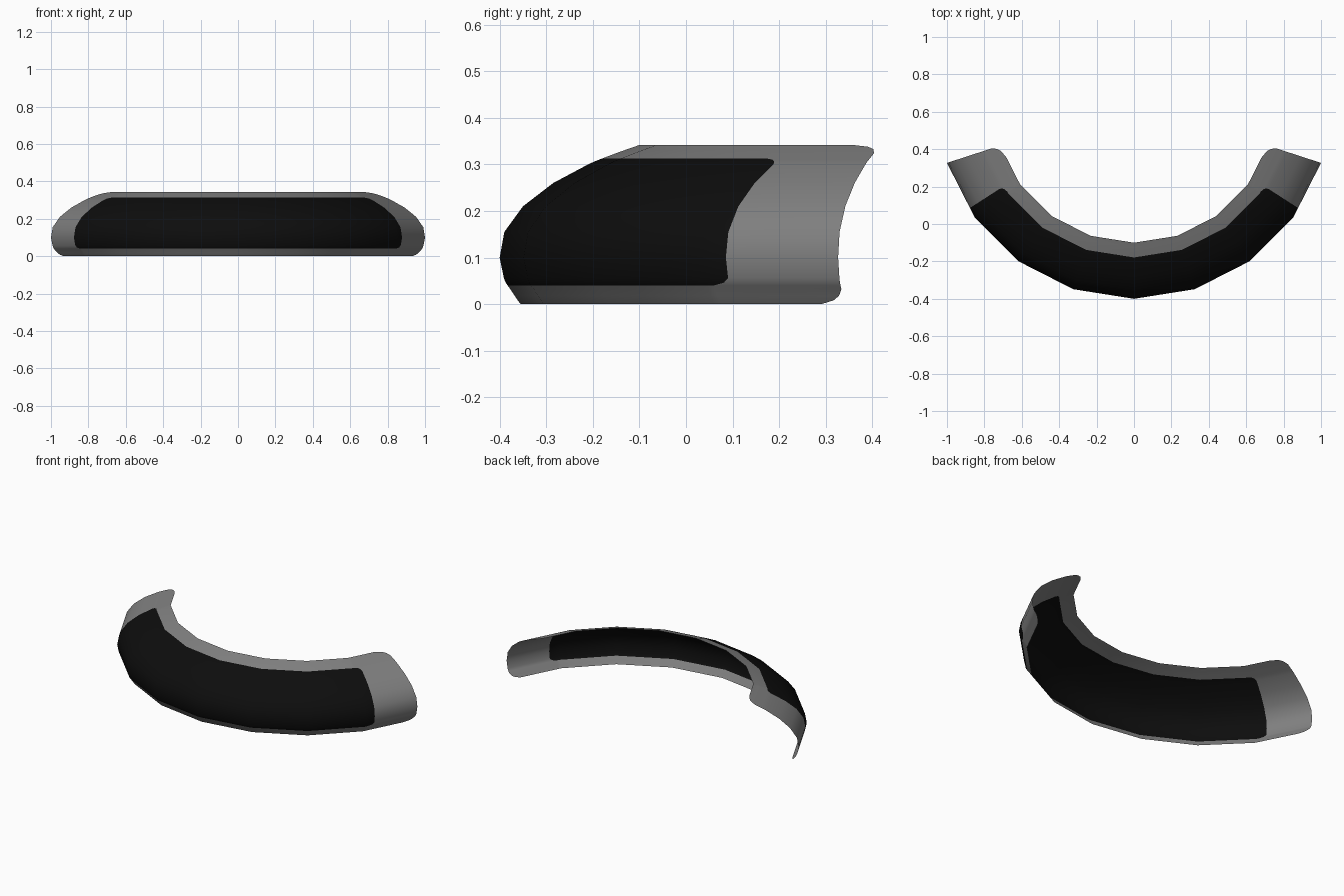
import bpy
import math

# Remove the default object
default = bpy.data.objects.get("Cube")
if default:
    bpy.data.objects.remove(default, do_unlink=True)


def make_material(name, value):
    mat = bpy.data.materials.new(name)
    mat.use_nodes = True
    color = (value, value, value, 1.0)
    mat.diffuse_color = color
    shader = mat.node_tree.nodes["Principled BSDF"]
    shader.inputs["Base Color"].default_value = color
    shader.inputs["Roughness"].default_value = 0.6
    return mat


# Sweep settings: a faceted arc around a vertical axis
STEP = 18.0
END_ANGLE = 4 * STEP
PANEL_ANGLE = 57.2
RADIUS = 1.0 / math.sin(math.radians(END_ANGLE))
CENTRE_Y = RADIUS - 0.4

# Cross-section rows: inward offset, height, end rounding and panel rounding in degrees
PROFILE = [
    (0.045, 0.0, 3.2, 2.2),
    (0.039, 0.008, 1.4, 2.2),
    (0.032, 0.018, 0.5, 2.2),
    (0.023, 0.032, 0, 2.2),
    (0.017, 0.04, 0, 2.2),
    (0.013, 0.046, 0, 0.7),
    (0.009, 0.056, 0, 0),
    (0.0, 0.1, 0, 0),
    (0.01, 0.155, 0, 0),
    (0.05, 0.21, 0, 0),
    (0.115, 0.26, 0, 0),
    (0.19, 0.3, 0, 0),
    (0.203, 0.306, 0, 0.4),
    (0.213, 0.31, 0, 1.1),
    (0.221, 0.313, 0, 2.6),
    (0.25, 0.324, 0, 2.6),
    (0.275, 0.333, 0.8, 2.6),
    (0.29, 0.338, 2.2, 2.6),
    (0.3, 0.342, 5.5, 2.6),
]
PANEL_BOTTOM, PANEL_TOP = 0.04, 0.313


def arc_point(angle, offset, z):
    """Point on the straight facet of the arc that contains the angle."""
    first = min(math.floor(abs(angle) / STEP), 3)
    part = abs(angle) / STEP - first
    r = RADIUS - offset
    a, b = math.radians(first * STEP), math.radians((first + 1) * STEP)
    x = r * (math.sin(a) * (1 - part) + math.sin(b) * part)
    y = CENTRE_Y - r * (math.cos(a) * (1 - part) + math.cos(b) * part)
    return (math.copysign(x, angle), y, z)


# Curved sheet: one row of points per profile station, mirrored about the middle
verts, faces, slots = [], [], []
for offset, z, end_trim, panel_trim in PROFILE:
    half = [STEP, 2 * STEP, 3 * STEP, PANEL_ANGLE - panel_trim, END_ANGLE - end_trim]
    angles = [-a for a in reversed(half)] + [0.0] + half
    verts += [arc_point(a, offset, z) for a in angles]

columns = len(angles)
for row in range(len(PROFILE) - 1):
    inside_rows = PROFILE[row][1] >= PANEL_BOTTOM and PROFILE[row + 1][1] <= PANEL_TOP
    for col in range(columns - 1):
        i = row * columns + col
        faces.append((i, i + 1, i + 1 + columns, i + columns))
        # Dark panel inside the border, leaving out the two end bands
        slots.append(1 if inside_rows and 0 < col < columns - 2 else 0)

mesh = bpy.data.meshes.new("visor")
mesh.from_pydata(verts, [], faces)
mesh.materials.append(make_material("border grey", 0.22))
mesh.materials.append(make_material("panel black", 0.004))
for poly, slot in zip(mesh.polygons, slots):
    poly.material_index = slot
    poly.use_smooth = True
mesh.update()

visor = bpy.data.objects.new("visor", mesh)
bpy.context.scene.collection.objects.link(visor)
